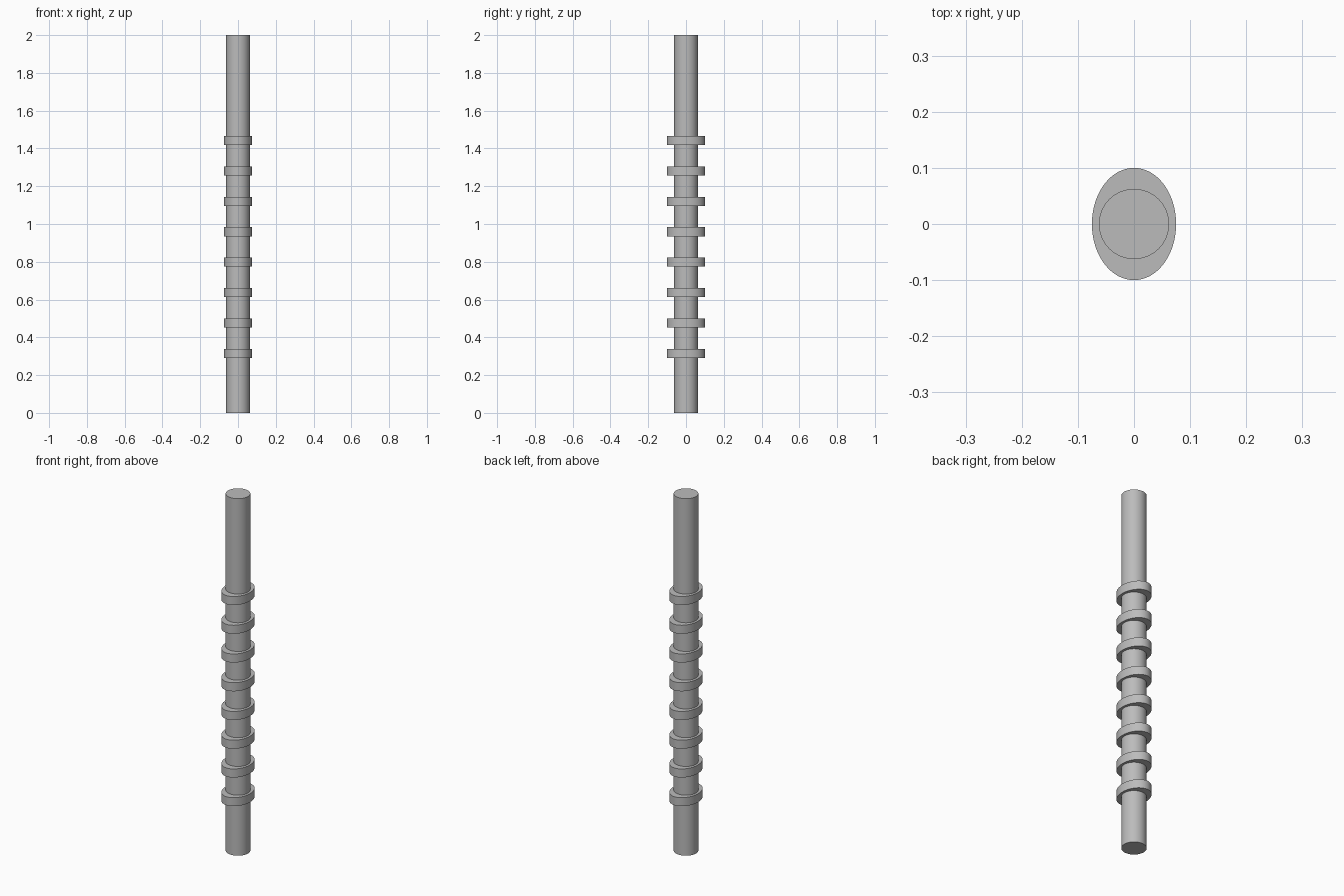
import bpy
import math

cube = bpy.data.objects.get("Cube")
if cube:
    bpy.data.objects.remove(cube, do_unlink=True)

# Plain grey metal
grey = (0.5, 0.5, 0.5, 1.0)
metal = bpy.data.materials.new("grey_metal")
metal.use_nodes = True
metal.diffuse_color = grey
metal.node_tree.nodes["Principled BSDF"].inputs["Base Color"].default_value = grey


def rod(name, rx, ry, height, z):
    """Upright elliptical cylinder centred at height z."""
    bpy.ops.mesh.primitive_cylinder_add(vertices=96, radius=1, depth=1, location=(0, 0, z))
    obj = bpy.context.object
    obj.name = name
    obj.scale = (rx, ry, height)
    bpy.ops.object.transform_apply(location=False, rotation=False, scale=True)
    obj.data.materials.append(metal)
    bpy.ops.object.shade_smooth_by_angle(angle=math.radians(30))
    return obj


# Long round shaft
rod("shaft", 0.0625, 0.0625, 2.0, 1.0)

# Eight evenly spaced oval cams
CAMS, FIRST, STEP = 8, 0.315, 0.161
for i in range(CAMS):
    rod(f"oval_cam_{i + 1}", 0.075, 0.1, 0.048, FIRST + i * STEP)
